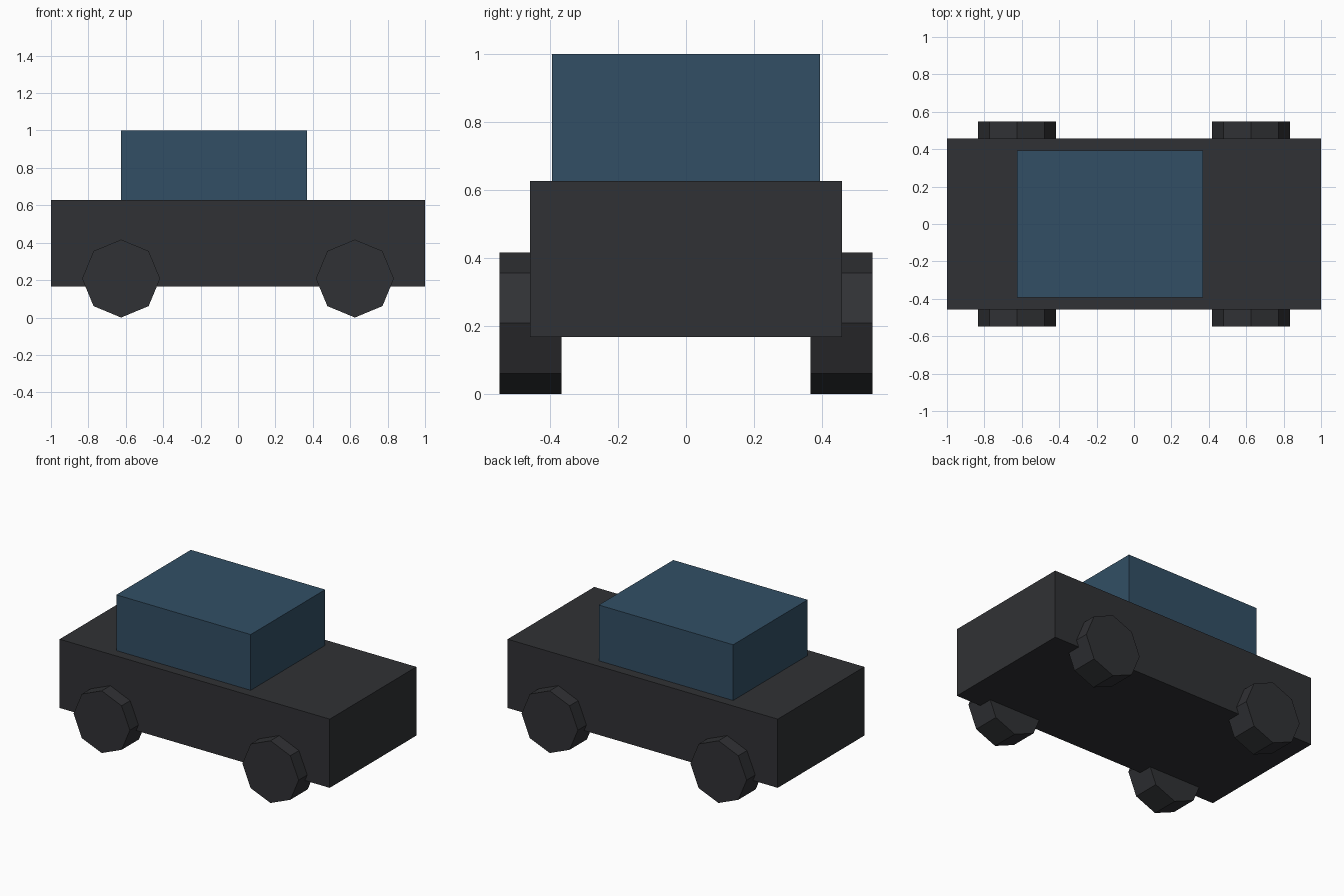
import bpy
from math import pi

if "Cube" in bpy.data.objects:
    bpy.data.objects.remove(bpy.data.objects["Cube"])


def paint(name, color):
    mat = bpy.data.materials.new(name)
    mat.diffuse_color = color
    mat.use_nodes = True
    mat.node_tree.nodes["Principled BSDF"].inputs["Base Color"].default_value = mat.diffuse_color
    return mat


def box(name, lo, hi, mat):
    bpy.ops.mesh.primitive_cube_add(
        size=1, location=[(a + b) / 2 for a, b in zip(lo, hi)])
    obj = bpy.context.object
    obj.name = name
    obj.scale = [b - a for a, b in zip(lo, hi)]
    bpy.ops.object.transform_apply(location=False, rotation=False, scale=True)
    obj.data.materials.append(mat)


def wheel(name, x, y, mat):
    bpy.ops.mesh.primitive_cylinder_add(
        vertices=8, radius=0.2083, depth=0.183,
        location=(x, y, 0.2083), rotation=(pi / 2, 0, 0))
    obj = bpy.context.object
    obj.name = name
    obj.data.materials.append(mat)


dark = paint("dark_grey", (0.03, 0.031, 0.035, 1))
blue = paint("dark_blue", (0.032, 0.078, 0.13, 1))

# Body and cabin
box("body", (-1, -0.458, 0.167), (1, 0.458, 0.627), dark)
box("cabin", (-0.625, -0.394, 0.627), (0.37, 0.394, 1.0), blue)

# Four octagonal wheels, sunk partly into the body
for end, x in (("left", -0.625), ("right", 0.625)):
    for side, y in (("front", -0.4575), ("back", 0.4575)):
        wheel(f"{side}_{end}_wheel", x, y, dark)
